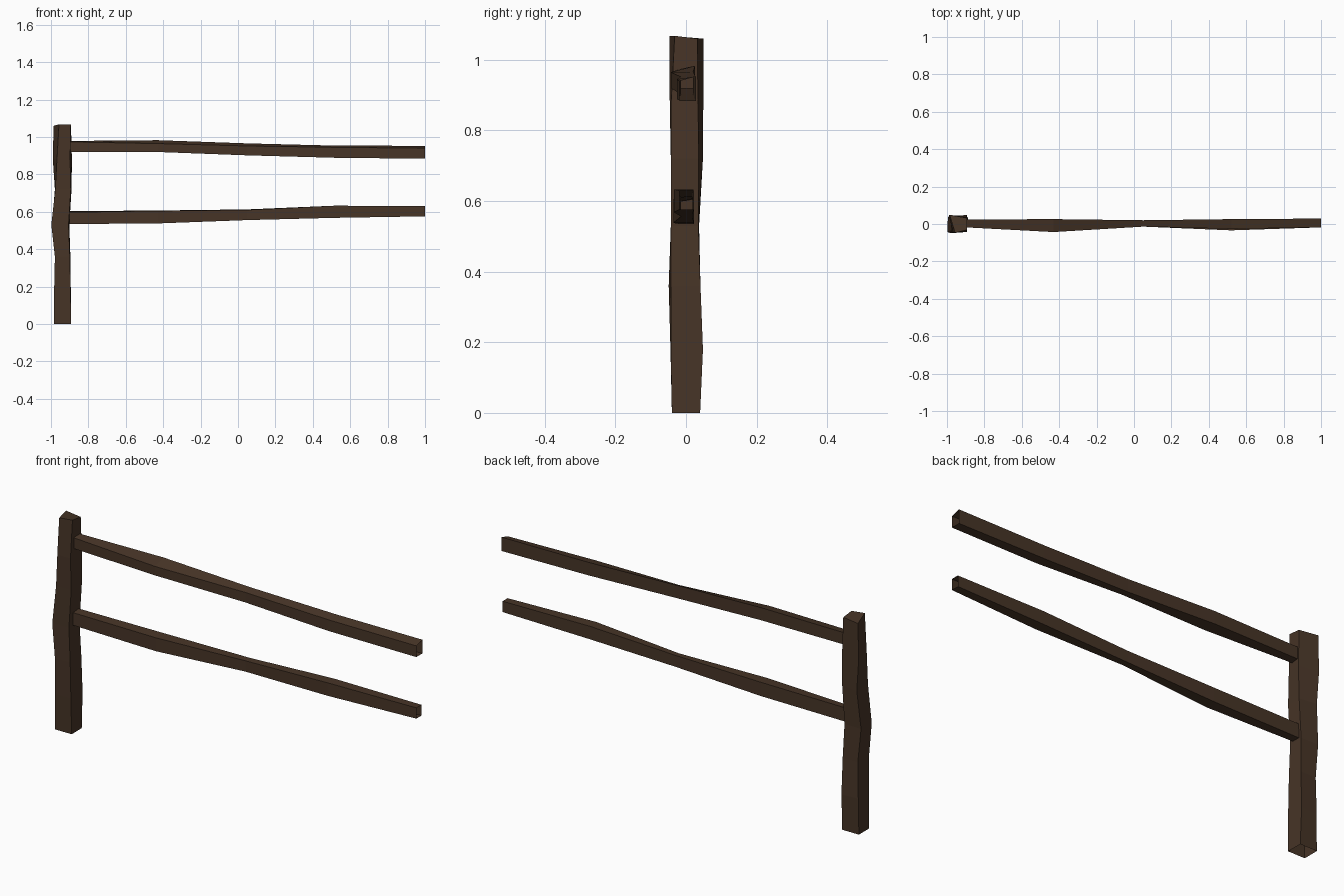
import bpy, bmesh

wood = bpy.data.materials.new("dark brown wood")
wood.diffuse_color = (0.063, 0.035, 0.020, 1)


def loft(name, rings, cap_end=False):
    """Skin four-sided rings into a hewn beam; ends stay open unless capped."""
    bm = bmesh.new()
    loops = [[bm.verts.new(p) for p in ring] for ring in rings]
    for a, b in zip(loops, loops[1:]):
        for i in range(4):
            j = (i + 1) % 4
            bm.faces.new((a[i], a[j], b[j], b[i]))
    if cap_end:
        bm.faces.new(loops[-1])
    me = bpy.data.meshes.new(name)
    bm.to_mesh(me)
    bm.free()
    me.materials.append(wood)
    ob = bpy.data.objects.new(name, me)
    bpy.context.collection.objects.link(ob)


# Post: per level z, then x of front-left, front-right, back-right, back-left, then their y
post = [
    (0.00, (-.985, -.893, -.893, -.985), (-.040, -.040, .040, .040)),
    (0.18, (-.983, -.895, -.894, -.983), (-.044, -.043, .048, .042)),
    (0.36, (-.979, -.899, -.896, -.979), (-.049, -.043, .041, .040)),
    (0.53, (-.998, -.906, -.902, -.995), (-.043, -.043, .035, .037)),
    (0.72, (-.977, -.894, -.890, -.979), (-.043, -.042, .036, .048)),
    (0.88, (-.968, -.898, -.888, -.990), (-.046, -.042, .034, .049)),
    (1.06, (-.957, -.894, -.893, -.986), (-.047, -.032, .032, .049)),
]
rings = [[(x, y, z) for x, y in zip(xs, ys)] for z, xs, ys in post]
rings[-1] = [(x, y, z + (.008 if y < 0 else 0)) for x, y, z in rings[-1]]
loft("post", rings, cap_end=True)


# Rails: x, front y, back y, bottom z, front top z, back top z
def rail(name, stations):
    loft(name, [[(x, yb, zb), (x, yb, zt2), (x, yf, zt1), (x, yf, zb)]
                for x, yf, yb, zb, zt1, zt2 in stations][::-1])


rail("upper_rail", [
    (-.90, -.018, .024, .920, .974, .979),
    (-.43, -.043, .026, .920, .965, .983),
    (.05, -.014, .020, .902, .952, .966),
    (.52, -.026, .026, .889, .945, .954),
    (1.0, -.018, .029, .884, .940, .953),
])
rail("lower_rail", [
    (-.90, -.018, .022, .535, .598, .604),
    (-.43, -.036, .022, .538, .605, .607),
    (.05, -.014, .018, .556, .610, .613),
    (.52, -.034, .020, .568, .633, .633),
    (1.0, -.018, .022, .576, .630, .630),
])
